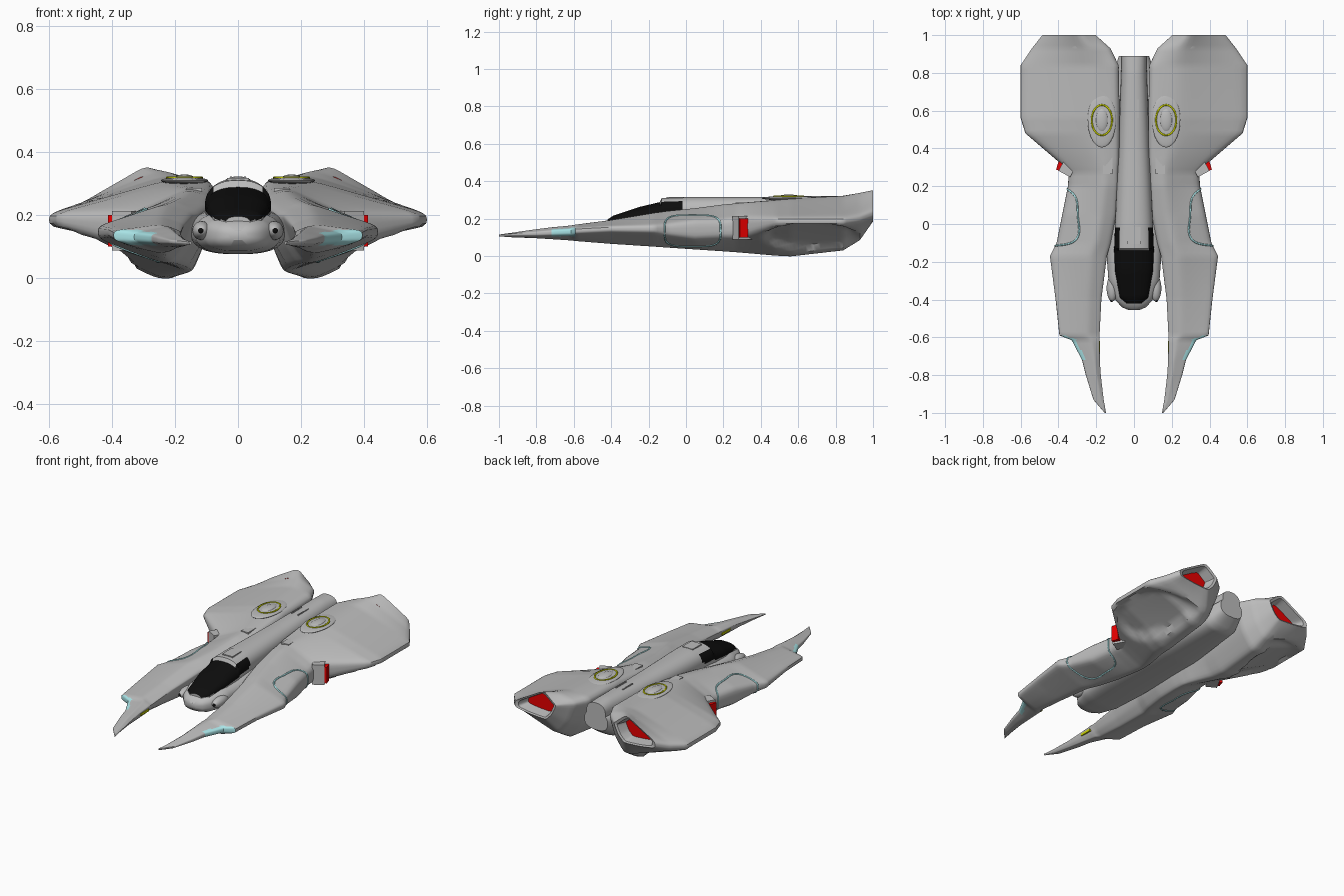
import bpy, bmesh, math
from mathutils import Vector, Matrix
from mathutils.bvhtree import BVHTree

cube = bpy.data.objects.get("Cube")
if cube:
    bpy.data.objects.remove(cube, do_unlink=True)


def material(name, rgb):
    m = bpy.data.materials.new(name)
    m.use_nodes = True
    m.diffuse_color = (*rgb, 1)
    m.node_tree.nodes["Principled BSDF"].inputs["Base Color"].default_value = (*rgb, 1)
    return m


GREY = material("hull grey", (0.5, 0.5, 0.5))
BLACK = material("canopy black", (0.004, 0.004, 0.004))
CYAN = material("pale cyan", (0.4, 0.78, 0.8))
RED = material("glow red", (0.8, 0.0, 0.0))
YELLOW = material("ring yellow", (0.6, 0.65, 0.0))


def finish(name, bm, mats, mirror=False, angle=35):
    bmesh.ops.recalc_face_normals(bm, faces=bm.faces)
    mesh = bpy.data.meshes.new(name)
    bm.to_mesh(mesh)
    for m in mats:
        mesh.materials.append(m)
    for p in mesh.polygons:
        p.use_smooth = True
    mesh.set_sharp_from_angle(angle=math.radians(angle))
    ob = bpy.data.objects.new(name, mesh)
    bpy.context.collection.objects.link(ob)
    if mirror:
        ob.modifiers.new("mirror", "MIRROR").use_mirror_merge = False
    return ob


def loft(rings, rule, last_cap=0):
    """Skin closed rings of points; rule(face centre) gives the material."""
    bm = bmesh.new()
    rows = [[bm.verts.new(p) for p in ring] for ring in rings]
    n = len(rows[0])
    for a, b in zip(rows, rows[1:]):
        for i in range(n):
            j = (i + 1) % n
            f = bm.faces.new((a[i], a[j], b[j], b[i]))
            f.material_index = rule(f.calc_center_median())
    bm.faces.new(rows[0])
    bm.faces.new(rows[-1]).material_index = last_cap
    return bm


def resample(stations, step):
    """Straight interpolation between stations, with extra rows."""
    out = [stations[0]]
    for a, b in zip(stations, stations[1:]):
        k = max(1, math.ceil((b[0] - a[0]) / step))
        out += [[u + (v - u) * i / k for u, v in zip(a, b)] for i in range(1, k + 1)]
    return out


# Side pods: y, inner x, outer x, inner z, ridge z, edge z, half edge, keel z
POD = [
    (-1, .148, .155, .112, .115, .112, .002, .108),
    (-.93, .16, .215, .118, .125, .115, .005, .1),
    (-.8, .175, .255, .13, .145, .12, .01, .095),
    (-.72, .18, .275, .14, .155, .125, .012, .09),
    (-.615, .18, .33, .15, .165, .13, .015, .083),
    (-.59, .18, .395, .15, .17, .135, .015, .08),
    (-.4, .17, .415, .175, .195, .145, .015, .065),
    (-.17, .14, .445, .21, .235, .145, .02, .05),
    (-.1, .12, .41, .215, .245, .14, .03, .045),
    (.05, .09, .38, .235, .26, .14, .05, .035),
    (.2, .08, .35, .26, .28, .145, .045, .025),
    (.27, .08, .345, .27, .285, .15, .05, .02),
    (.33, .075, .4, .28, .29, .16, .045, .015),
    (.48, .07, .575, .3, .3, .185, .02, .002),
    (.56, .07, .6, .31, .31, .185, .02, -.002),
    (.84, .075, .6, .315, .325, .185, .02, .03),
    (.93, .12, .54, .31, .345, .2, .02, .085),
    (1, .2, .485, .3, .36, .225, .02, .185),
]
SUB = 5


def pod_ring(s):
    y, xi, xo, zi, zt, ze, h, zb = s
    w = xo - xi
    xr, xk = xi + .3 * w, xi + .3 * w
    flat = .06 * w
    corners = [(xi + .1 * w, zb + .35 * (zi - zb)), (xi, zi - .1 * (zi - zb)), (xi + .05 * w, zi),
               (xr, zt), ((xr + xo) / 2, (zt + ze + h) / 2), (xo, ze + h), (xo, ze - h),
               ((xk + xo) / 2, (zb + ze - h) / 2 - .005), (xk + flat, zb), (xk - flat, zb)]
    pts = []
    for a, b in zip(corners, corners[1:] + corners[:1]):
        pts += [Vector((a[0] + (b[0] - a[0]) * i / SUB, y, a[1] + (b[1] - a[1]) * i / SUB))
                for i in range(SUB)]
    for _ in range(2):
        pts = [p * .5 + (pts[i - 1] + pts[(i + 1) % len(pts)]) * .25 for i, p in enumerate(pts)]
    # Oval hollow in the lower outer face
    for i in range(6 * SUB, 8 * SUB + 1):
        p = pts[i]
        d = ((y - .67) / .25) ** 2 + ((p.z - .1) / .07) ** 2
        depth = .03 * min(1, max(0, (1.1 - d) / .35))
        p += Vector((-.5, 0, .8)) * depth
    return pts


def pod_paint(c):
    intake = -.72 < c.y < -.595 and abs(c.z - .128) < .024 and c.x > .262 + .45 * (c.y + .71)
    return 1 if intake else 0


rings = [pod_ring(s) for s in resample(POD, .02)]
mid = sum(rings[-1], Vector()) / len(rings[-1])
for scale, y in ((.86, .995), (.72, .93)):
    rings.append([Vector((mid.x + (p.x - mid.x) * scale, y, mid.z + (p.z - mid.z) * scale))
                  for p in rings[-1 if y > .99 else -2]])
pod = loft(rings, pod_paint, last_cap=2)
surface = BVHTree.FromBMesh(pod)
finish("side_pod", pod, [GREY, CYAN, RED], mirror=True)


# Central body: y, half width, bottom z, top z
def oval(s, power, count=48):
    y, w, lo, hi = s
    pts = []
    for i in range(count):
        t = math.tau * i / count
        c, n = math.cos(t), math.sin(t)
        pts.append(Vector((w * math.copysign(abs(c) ** power, c), y,
                           (lo + hi) / 2 + (hi - lo) / 2 * math.copysign(abs(n) ** power, n))))
    return pts


HULL = [(-.455, .03, .12, .15), (-.44, .065, .1, .17), (-.4, .1, .085, .19), (-.3, .135, .076, .21),
        (-.1, .15, .075, .22), (.4, .15, .075, .24), (.8, .11, .09, .25), (.89, .08, .15, .26)]
finish("central_hull", loft([oval(s, .75) for s in resample(HULL, .03)], lambda c: 0), [GREY])

SPINE = [(-.42, .04, .15, .195), (-.39, .075, .15, .215), (-.25, .1, .15, .262), (-.14, .105, .15, .288),
         (-.13, .105, .15, .31), (0, .1, .15, .315), (.4, .082, .16, .315), (.8, .068, .17, .322),
         (.89, .065, .2, .318)]


def canopy_paint(c):
    glass = c.y < -.14 or (abs(c.x) > .075 and c.y < -.02)
    return 1 if glass and c.y > -.415 and c.z > .185 + .15 * (c.y + .4) else 0


finish("spine_and_canopy", loft([oval(s, .85) for s in resample(SPINE, .02)], canopy_paint),
       [GREY, BLACK])


# Simple detail shapes
def box(name, at, size, mat, mirror=True, turn=0):
    bm = bmesh.new()
    bmesh.ops.create_cube(bm, size=1)
    m = Matrix.Translation(at) @ Matrix.Rotation(turn, 4, "Z") @ Matrix.Diagonal((*size, 1))
    bmesh.ops.transform(bm, matrix=m, verts=bm.verts)
    finish(name, bm, [mat], mirror)


def dome(name, at, size, mat):
    bm = bmesh.new()
    bmesh.ops.create_uvsphere(bm, u_segments=32, v_segments=16, radius=1)
    bmesh.ops.transform(bm, matrix=Matrix.Translation(at) @ Matrix.Diagonal((*size, 1)), verts=bm.verts)
    finish(name, bm, [mat], True)


def tube(name, path, radius, mat):
    """Closed thin tube along a loop of points."""
    bm = bmesh.new()
    rows, n = [], len(path)
    centre = sum(path, Vector()) / n
    for i, p in enumerate(path):
        along = (path[(i + 1) % n] - path[i - 1]).normalized()
        u = along.cross(p - centre).normalized()
        v = along.cross(u)
        rows.append([bm.verts.new(p + (u * math.cos(k * math.tau / 6) + v * math.sin(k * math.tau / 6)) * radius)
                     for k in range(6)])
    for i in range(n):
        a, b = rows[i - 1], rows[i]
        for k in range(6):
            bm.faces.new((a[k], a[k - 1], b[k - 1], b[k]))
    finish(name, bm, [mat], True, 80)


# Cyan outline wrapped onto the flank of each pod
path = []
for i in range(72):
    t = math.tau * i / 72
    c, s = math.cos(t), math.sin(t)
    y = .035 + .15 * math.copysign(abs(c) ** .5, c)
    z = .135 + .083 * math.copysign(abs(s) ** .5, s)
    hit = surface.ray_cast(Vector((1, y, z)), Vector((-1, 0, 0)))[0]
    if hit:
        path.append(hit)
tube("flank_outline", path, .005, CYAN)

# Top turrets with yellow rings
top = surface.ray_cast(Vector((.17, .55, 1)), Vector((0, 0, -1)))[0]
dome("turret_base", top, (.075, .145, .012), GREY)
ring = [top + Vector((.054 * math.cos(i * math.tau / 48), .08 * math.sin(i * math.tau / 48), .009))
        for i in range(48)]
tube("turret_ring", ring, .005, YELLOW)
dome("turret_dome", top + Vector((0, 0, .004)), (.034, .065, .016), GREY)

# Red side vents, their housings and yellow inner lights
box("side_vent", (.375, .3, .15), (.065, .045, .1), RED, turn=.3)
box("vent_housing", (.35, .3, .15), (.07, .08, .125), GREY, turn=.5)
box("prong_light", (.187, -.66, .122), (.012, .08, .014), YELLOW)

# Spine and shoulder panels
box("spine_hatch", (0, -.06, .312), (.07, .09, .009), GREY, mirror=False)
box("spine_strip", (.022, .61, .318), (.006, .1, .008), GREY)
box("shoulder_panel", (.14, .31, .279), (.05, .09, .012), GREY)

# Nose gun ports
dome("nose_gun_fairing", (.115, -.34, .15), (.03, .07, .03), GREY)
dome("nose_gun_port", (.118, -.405, .15), (.009, .008, .009), BLACK)
